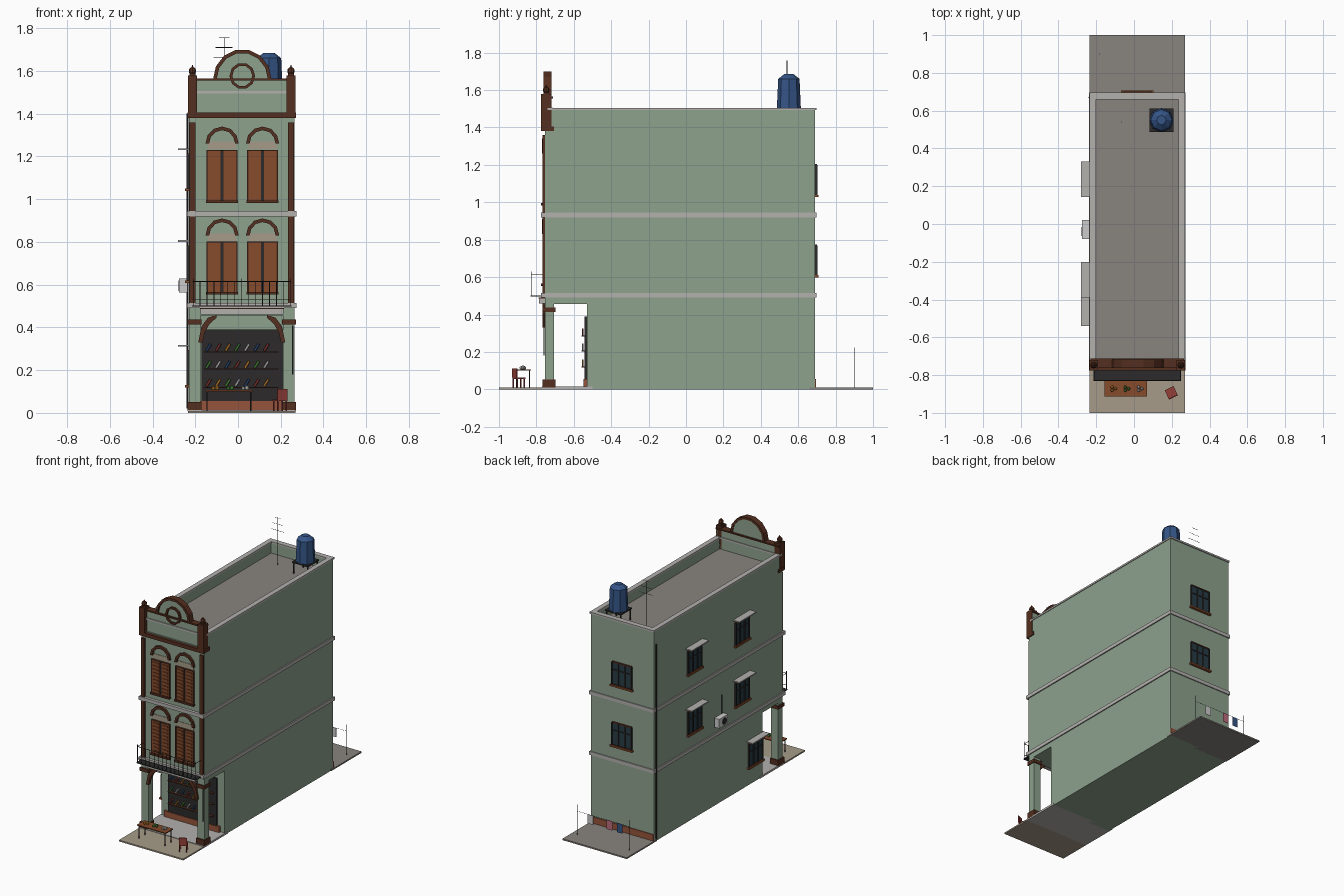
import bpy, bmesh, math
from mathutils import Vector

if "Cube" in bpy.data.objects:
    bpy.data.objects.remove(bpy.data.objects["Cube"])

def mat(name, r, g, b):
    m = bpy.data.materials.new(name)
    m.diffuse_color = (r, g, b, 1)
    m.use_nodes = True
    m.node_tree.nodes["Principled BSDF"].inputs["Base Color"].default_value = m.diffuse_color
    return m

GREEN = mat("green_plaster", .27, .36, .27)
BROWN = mat("dark_wood", .09, .028, .014)
WOOD = mat("shutter_wood", .24, .07, .025)
DARK = mat("dark", .025, .023, .024)
GLASS = mat("glass", .02, .045, .06)
BEIGE = mat("beige", .38, .33, .25)
TRIM = mat("pale_trim", .45, .44, .42)
ROOF = mat("concrete", .25, .23, .21)
BLUE = mat("blue", .035, .09, .24)
RED = mat("red", .3, .05, .04)
PINK = mat("pink", .5, .15, .2)
TILE = mat("tile", .3, .09, .045)
WHITE = mat("white", .65, .65, .62)
ORANGE = mat("orange", .6, .25, .03)
LEAF = mat("leaf", .08, .3, .05)

def finish(name, bm, m):
    bmesh.ops.recalc_face_normals(bm, faces=bm.faces)
    me = bpy.data.meshes.new(name)
    bm.to_mesh(me)
    bm.free()
    if m:
        me.materials.append(m)
    ob = bpy.data.objects.new(name, me)
    bpy.context.collection.objects.link(ob)
    return ob

def box(name, x0, x1, y0, y1, z0, z1, m=None):
    bm = bmesh.new()
    bmesh.ops.create_cube(bm, size=1)
    for v in bm.verts:
        v.co = Vector((x0 + (v.co.x + .5) * (x1 - x0), y0 + (v.co.y + .5) * (y1 - y0), z0 + (v.co.z + .5) * (z1 - z0)))
    return finish(name, bm, m)

def rod(name, a, b, r, m=DARK, n=6, r2=None):
    a, b = Vector(a), Vector(b)
    bm = bmesh.new()
    bmesh.ops.create_cone(bm, cap_ends=True, segments=n, radius1=r, radius2=r if r2 is None else r2, depth=(b - a).length)
    ob = finish(name, bm, m)
    ob.location = (a + b) / 2
    ob.rotation_euler = (b - a).to_track_quat('Z', 'Y').to_euler()
    return ob

def ball(name, c, r, m):
    bm = bmesh.new()
    bmesh.ops.create_uvsphere(bm, u_segments=8, v_segments=5, radius=r)
    finish(name, bm, m).location = c

def slab(name, pts, y0, y1, m):
    # polygon in the xz plane pushed through y
    bm = bmesh.new()
    f = bm.faces.new([bm.verts.new((x, y0, z)) for x, z in pts])
    ex = bmesh.ops.extrude_face_region(bm, geom=[f])
    bmesh.ops.translate(bm, vec=(0, y1 - y0, 0), verts=[v for v in ex["geom"] if isinstance(v, bmesh.types.BMVert)])
    return finish(name, bm, m)

def arc(cx, cz, rx, rz, a0, a1, n):
    return [(cx + rx * math.cos(math.radians(a0 + (a1 - a0) * i / n)), cz + rz * math.sin(math.radians(a0 + (a1 - a0) * i / n))) for i in range(n + 1)]

def arch(name, cx, cz, rx, rz, t, a0, a1, n, y0, y1, m):
    slab(name, arc(cx, cz, rx, rz, a0, a1, n) + arc(cx, cz, rx - t, rz - t, a1, a0, n), y0, y1, m)

L, R, CX = -.23, .265, .0175

# Ground slabs
box("front_pavement", L - .005, R + .005, -1, -.77, 0, .01, BEIGE)
box("walkway_floor", L - .005, R + .005, -.77, -.5, 0, .014, TRIM)
box("rear_yard", L - .005, R + .005, .66, 1, 0, .01, ROOF)

# Main masses
box("ground_floor", L, R, -.53, .69, 0, .455, GREEN)
box("upper_floors", L, R, -.755, .69, .455, 1.41, GREEN)
box("roof_deck", L + .02, R - .02, -.73, .67, 1.40, 1.42, ROOF)
for n, x0, x1 in (("left", L, L + .025), ("right", R - .025, R)):
    box(n + "_parapet", x0, x1, -.74, .69, 1.41, 1.495, GREEN)
    box(n + "_coping", x0 - .005, x1 + .005, -.74, .695, 1.493, 1.505, TRIM)
box("rear_parapet", L, R, .665, .69, 1.41, 1.495, GREEN)
box("rear_coping", L - .005, R + .005, .66, .697, 1.493, 1.505, TRIM)
for z in (.49, .92):
    box("floor_band", L - .008, R + .008, -.775, .697, z, z + .025, TRIM)
box("rear_skirting", L, R, .69, .696, .01, .055, TILE)

# Front parapet with piers and finials
box("front_cornice", L - .007, R + .007, -.775, -.705, 1.38, 1.405, BROWN)
box("front_parapet", L, R, -.75, -.72, 1.40, 1.56, GREEN)
box("parapet_band", L, R, -.757, -.715, 1.494, 1.506, TRIM)
box("parapet_cap", L, R, -.76, -.712, 1.556, 1.566, BROWN)
slab("gable", arc(.02, 1.56, .125, .13, 0, 180, 7), -.748, -.722, GREEN)
arch("gable_trim", .02, 1.56, .137, .142, .017, 0, 180, 7, -.762, -.718, BROWN)
for a in (0, 180):
    arch("gable_ring", .02, 1.577, .06, .062, .013, a, a + 180, 5, -.762, -.745, BROWN)
for x in (L + .017, R - .017):
    box("parapet_pier", x - .022, x + .022, -.775, -.72, 1.38, 1.58, BROWN)
    box("finial_base", x - .014, x + .014, -.762, -.733, 1.58, 1.588, BROWN)
    ball("finial_ball", (x, -.7475, 1.6), .018, BROWN)
    rod("finial_tip", (x, -.7475, 1.605), (x, -.7475, 1.628), .012, BROWN, 6, .001)
    # Corner strips and walkway columns
    box("corner_strip", x - .013, x + .013, -.768, -.75, .515, 1.36, BROWN)
for x in (L + .027, R - .027):
    box("column", x - .027, x + .027, -.755, -.705, .01, .47, GREEN)
    box("column_base", x - .033, x + .033, -.766, -.697, .01, .052, BROWN)
    box("column_capital", x - .033, x + .033, -.766, -.697, .413, .437, BROWN)

# Curved brackets and fascia board
for s, x in ((1, -.178), (-1, .213)):
    pts = [(0, .33), (.012, .385), (.035, .43), (.07, .456), (.055, .462), (.02, .442), (.0, .41)]
    pts = [(0, .33), (.02, .33), (.03, .375), (.052, .415), (.085, .445), (.085, .458), (.045, .445), (.015, .405)]
    slab("bracket", [(x + s * (px - .008), pz) for px, pz in pts], -.767, -.745, BROWN)
box("fascia_board", -.175, .213, -.787, -.755, .46, .488, TRIM)
box("fascia_edge", -.178, .216, -.789, -.755, .486, .492, BROWN)

# Balcony ledge and railing
box("balcony_ledge", -.215, .25, -.832, -.755, .497, .503, DARK)
for i in range(15):
    x = -.21 + i * .0325
    rod("baluster", (x, -.828, .5), (x, -.828, .63 if i % 7 == 0 else .615), .0018)
rod("top_rail", (-.212, -.828, .615), (.247, -.828, .615), .0022)
rod("middle_rail", (-.212, -.828, .53), (.247, -.828, .53), .0018)
for x in (-.21, .245):
    rod("side_rail", (x, -.828, .615), (x, -.755, .615), .0018)

# Arched front windows with louvred shutters
for z0, z1 in ((.565, .795), (.995, 1.225)):
    for cx in (-.0745, .115):
        box("window_dark", cx - .065, cx + .065, -.757, -.75, z0, z1, DARK)
        for s in (-1, 1):
            xa, xb = sorted((cx + s * .007, cx + s * .068))
            box("shutter_leaf", xa, xb, -.763, -.754, z0, z1, WOOD)
            for k in range(9):
                z = z0 + .014 + k * .0245
                box("louvre", xa + .009, xb - .009, -.768, -.76, z, z + .009, WOOD)
            box("frame_side", cx + s * .069 - .004, cx + s * .069 + .004, -.766, -.75, z0, z1, BROWN)
        box("window_sill", cx - .075, cx + .075, -.775, -.75, z0 - .012, z0, BROWN)
        box("window_head", cx - .072, cx + .072, -.766, -.75, z1, z1 + .006, BROWN)
        box("fanlight", cx - .066, cx + .066, -.758, -.75, z1 + .01, z1 + .045, BEIGE)
        arch("window_arch", cx, z1 + .035, .078, .08, .017, 0, 180, 6, -.77, -.75, BROWN)

# Shop front with shelves of goods
box("shop_opening", -.17, .21, -.542, -.528, .05, .39, DARK)
box("shop_skirting", -.2, .235, -.547, -.528, .014, .055, TILE)
goods = [RED, ORANGE, LEAF, WHITE, BLUE]
for j, z in enumerate((.125, .21, .29)):
    box("shelf", -.16, .19, -.56, -.54, z - .008, z - .003, BROWN)
    for i in range(7):
        x = -.14 + i * .045
        rod("shelf_item", (x - .008, -.552, z), (x + .012, -.552, z + .032), .006, goods[(i + 2 * j) % 5])

# Street table with fruit, and chair
box("table_top", -.155, .07, -.912, -.83, .1, .107, WOOD)
for x in (-.145, .06):
    for y in (-.905, -.837):
        rod("table_leg", (x, y, .01), (x, y, .1), .0035)
for i, m in enumerate((ORANGE, LEAF, WHITE)):
    for a in range(4):
        x = -.11 + i * .07
        ball("fruit", (x + .012 * math.cos(a * 2.1), -.872 + .01 * math.sin(a * 2.1), .115 + .004 * (a == 3)), .009, m)
chair = [box("chair_seat", -.026, .026, -.026, .026, .055, .062, RED),
         box("chair_back", -.026, .026, -.028, -.022, .062, .112, RED)]
chair += [box("chair_leg", x - .003, x + .003, y - .003, y + .003, .01, .056, RED) for x in (-.022, .022) for y in (-.022, .022)]
for ob in chair:
    ob.location = (.197, -.893, 0)
    ob.rotation_euler.z = .45

# Side and rear windows, drawn on local axes then turned onto the wall
def window(name, loc, rot, canopy):
    w, h = .075, .08
    obs = [box(name + "_glass", -w, w, -.006, .004, -h, h, GLASS),
           box(name + "_sill", -w - .012, w + .012, -.018, .004, -h - .012, -h, WOOD)]
    for x in (-w, -w / 3, w / 3, w):
        obs.append(box(name + "_bar", x - .004, x + .004, -.012, .004, -h, h, DARK))
    for z in (-h, .025, h):
        obs.append(box(name + "_rail", -w, w, -.011, .004, z - .004, z + .004, BROWN if abs(z) == h else DARK))
    if canopy:
        obs.append(box(name + "_canopy", -.095, .095, -.05, .004, h + .02, h + .028, TRIM))
    for ob in obs:
        ob.location = loc
        ob.rotation_euler.z = rot

for y, z in ((.237, 1.13), (-.295, 1.13), (.237, .7), (-.295, .7), (-.445, .21)):
    window("side_window", (L, y, z), -math.pi / 2, True)
for z in (1.12, .69):
    window("rear_window", (CX, .69, z), math.pi, False)

# Air conditioner and pipes
box("air_conditioner", -.275, L - .006, -.08, .02, .563, .628, WHITE)
rod("fan_grille", (-.275, -.04, .595), (-.278, -.04, .595), .024, DARK, 10)
rod("cooler_pipe", (-.236, -.065, .62), (-.236, -.065, .76), .003)
rod("side_downpipe", (-.237, .67, .02), (-.237, .67, 1.4), .005)
rod("front_downpipe", (.256, -.76, .18), (.256, -.76, .41), .003)

# Roof water tank on stand
box("tank_stand", .083, .208, .488, .612, 1.496, 1.505, DARK)
for x in (.09, .2):
    for y in (.495, .605):
        rod("stand_leg", (x, y, 1.42), (x, y, 1.5), .005)
rod("water_tank", (.145, .55, 1.505), (.145, .55, 1.66), .064, BLUE, 8, .057)
rod("tank_lid", (.145, .55, 1.66), (.145, .55, 1.685), .057, BLUE, 8, .025)

# Aerial
rod("aerial_mast", (-.065, .54, 1.42), (-.065, .54, 1.757), .0015)
for z, w in ((1.755, .025), (1.71, .04), (1.665, .05)):
    rod("aerial_bar", (-.065 - w, .54, z), (-.065 + w, .54, z), .0012)

# Washing line
for x in (-.185, .225):
    rod("line_post", (x, .9, .01), (x, .9, .225), .002)
rod("washing_line", (-.185, .9, .18), (.225, .9, .18), .001)
for x, m in ((.12, WHITE), (-.03, PINK), (-.11, BLUE)):
    box("cloth", x - .022, x + .022, .899, .901, .115, .18, m)
